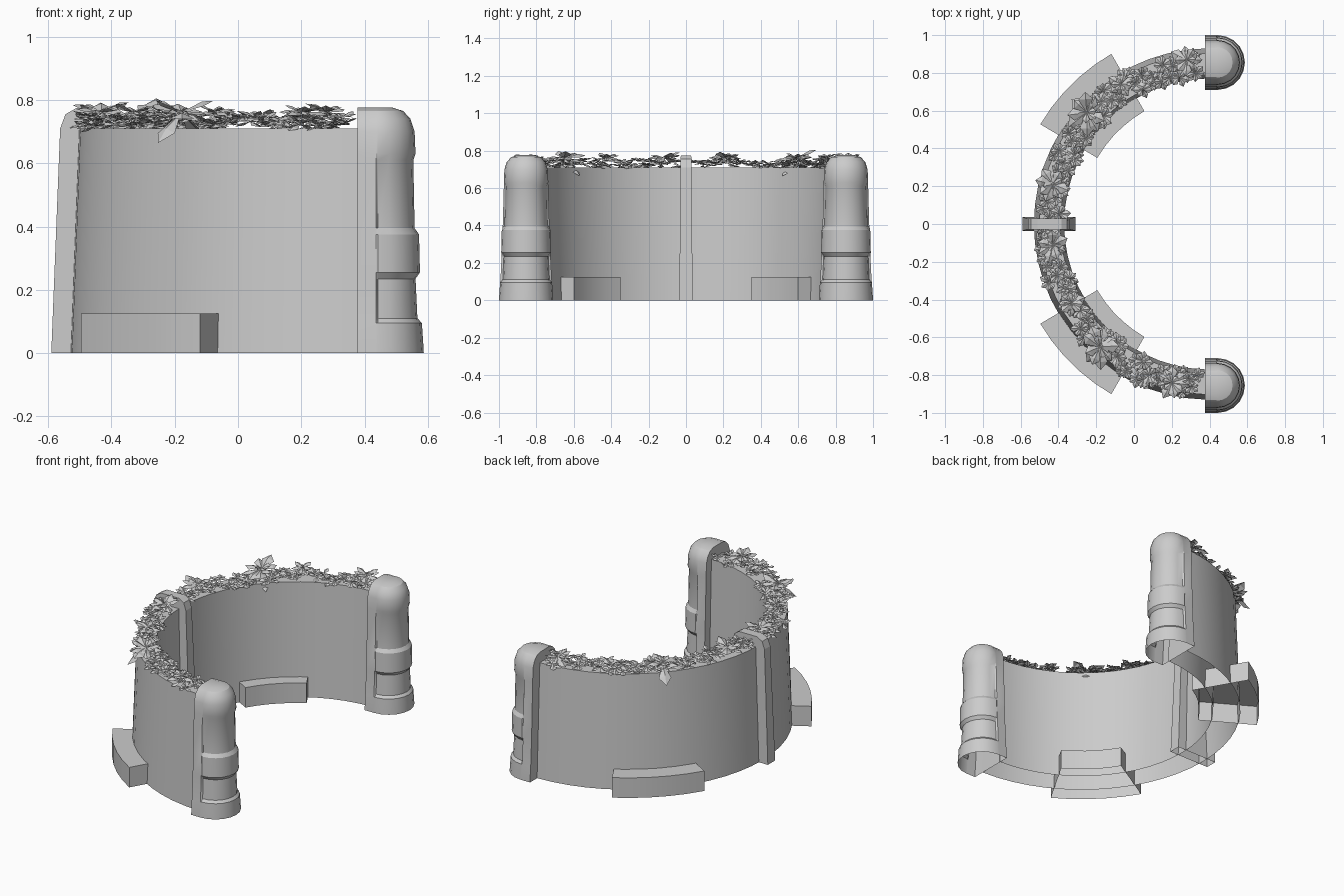
import bpy, bmesh, math, random
from mathutils import Vector

if "Cube" in bpy.data.objects:
    bpy.data.objects.remove(bpy.data.objects["Cube"])

random.seed(4)
CX = 0.4            # centre of the arc on x
WALL_TOP = 0.71

stone = bpy.data.materials.new("grey stone")
stone.diffuse_color = (0.6, 0.6, 0.6, 1)
stone.use_nodes = True
stone.node_tree.nodes["Principled BSDF"].inputs["Base Color"].default_value = stone.diffuse_color


def finish(name, bm, smooth=None, normals=True):
    if normals:
        bmesh.ops.recalc_face_normals(bm, faces=bm.faces)
    mesh = bpy.data.meshes.new(name)
    bm.to_mesh(mesh)
    bm.free()
    mesh.materials.append(stone)
    ob = bpy.data.objects.new(name, mesh)
    bpy.context.collection.objects.link(ob)
    if smooth:
        bpy.ops.object.select_all(action='DESELECT')
        ob.select_set(True)
        bpy.context.view_layer.objects.active = ob
        bpy.ops.object.shade_smooth_by_angle(angle=math.radians(smooth))
    return ob


def polar(r, deg, z):
    a = math.radians(deg)
    return Vector((CX - r * math.cos(a), r * math.sin(a), z))


def bridge(bm, rings, closed):
    n = len(rings[0])
    for a, b in zip(rings, rings[1:]):
        for i in range(n if closed else n - 1):
            j = (i + 1) % n
            bm.faces.new((a[i], a[j], b[j], b[i]))


def arc_sweep(name, profile, a0, a1, steps, smooth):
    """Sweep an open (radius, height) profile around the arc; bottom stays open."""
    bm = bmesh.new()
    rings = []
    for s in range(steps + 1):
        deg = a0 + (a1 - a0) * s / steps
        rings.append([bm.verts.new(polar(r, deg, z)) for r, z in profile])
    bridge(bm, rings, False)
    bm.faces.new(rings[0])
    bm.faces.new(rings[-1])
    return finish(name, bm, smooth)


# Curved hollow wall, slightly tapered
arc_sweep("curved_wall", [(0.93, 0), (0.903, WALL_TOP), (0.79, WALL_TOP), (0.77, 0)],
          -88.7, 88.7, 28, 30)

# Low foot blocks straddling the wall
for side in (-1, 1):
    arc_sweep("foot_block", [(1.04, 0), (1.04, 0.125), (0.69, 0.125), (0.69, 0)],
              side * 30.5, side * 60, 5, 30)

# Middle rib wrapping over the wall
bm = bmesh.new()
rib = [(-0.59, 0), (-0.562, 0.71), (-0.545, 0.755), (-0.51, 0.775),
       (-0.385, 0.775), (-0.355, 0.755), (-0.34, 0.71), (-0.31, 0)]
rings = []
for side in (-1, 1):
    rings.append([bm.verts.new((x, side * (0.036 - 0.008 * z / 0.775), z)) for x, z in rib])
bridge(bm, rings, False)
for r in rings:
    bm.faces.new(r)
finish("middle_rib", bm)

# Rounded end posts: (height, body half width, front radius)
levels = [(0, 0.145, 0.145), (0.02, 0.144, 0.144), (0.095, 0.139, 0.139),
          (0.11, 0.137, 0.125), (0.235, 0.131, 0.119), (0.255, 0.130, 0.133),
          (0.375, 0.126, 0.130), (0.395, 0.125, 0.116), (0.61, 0.119, 0.112),
          (0.63, 0.118, 0.119), (0.70, 0.115, 0.116), (0.74, 0.101, 0.103),
          (0.765, 0.078, 0.080), (0.776, 0.045, 0.045)]
for side in (-1, 1):
    bm = bmesh.new()
    rings = []
    for z, w, r in levels:
        pts = [(0.377, -w), (0.436, -w)]
        for k in range(11):
            a = math.radians(-90 + 18 * k)
            pts.append((0.442 + r * math.cos(a), r * math.sin(a)))
        pts += [(0.436, w), (0.377, w)]
        rings.append([bm.verts.new((x, side * 0.855 + y, z)) for x, y in pts])
    bridge(bm, rings, True)
    bm.faces.new(rings[-1])
    finish("end_post", bm, 28)


def leaf(bm, origin, yaw, pitch, length, width):
    """Kite-shaped leaf folded along its spine with a drooping tip."""
    out = Vector((math.cos(yaw), math.sin(yaw), 0))
    across = Vector((-out.y, out.x, 0))
    up = Vector((0, 0, 1))
    along = out * math.cos(pitch) + up * math.sin(pitch)
    mid = origin + along * length * 0.65
    tip = origin + along * length - up * length * 0.15
    base, m, t = bm.verts.new(origin), bm.verts.new(mid), bm.verts.new(tip)
    for s in (-1, 1):
        edge = bm.verts.new(mid + across * s * width / 2 - up * width * 0.22)
        for tri in ((base, edge, m), (m, edge, t)):
            f = bm.faces.new(tri if s < 0 else tri[::-1])
            f.normal_update()
            if f.normal.z < 0:
                f.normal_flip()


def rosette(bm, pos, size, count):
    start = random.uniform(0, 6.28)
    for i in range(count):
        yaw = start + 2 * math.pi * i / count + random.uniform(-0.2, 0.2)
        pitch = math.radians(random.uniform(-12, 32))
        length = size * random.uniform(0.8, 1.1)
        leaf(bm, pos, yaw, pitch, length, length * 0.62)


# Small leaf tufts along the top of the wall
bm = bmesh.new()
N = 120
for i in range(N):
    deg = -86 + 172 * (i + random.random()) / N
    if abs(deg) < 2.2:
        continue
    r = random.uniform(0.79, 0.905)
    rosette(bm, polar(r, deg, random.uniform(0.715, 0.75)), random.uniform(0.04, 0.06), 7)
finish("small_leaves", bm, normals=False)

# Larger leaf rosettes, with a few leaves hanging over the edge
bm = bmesh.new()
for x, y, size in ((-0.25, 0.59, 0.12), (-0.43, 0.21, 0.095), (-0.43, -0.11, 0.095),
                   (-0.18, -0.65, 0.12), (0.2, -0.84, 0.09), (0.28, 0.87, 0.09),
                   (-0.07, 0.74, 0.07), (-0.33, -0.42, 0.08)):
    pos = Vector((x, y, 0.76))
    rosette(bm, pos, size, 9)
    rosette(bm, pos + Vector((0, 0, 0.005)), size * 0.6, 6)
    yaw = math.atan2(y, x - CX)
    if size > 0.1:
        leaf(bm, pos, yaw, math.radians(-35), size * 1.1, size * 0.6)
        leaf(bm, pos, yaw + math.pi, math.radians(-35), size * 1.1, size * 0.6)
finish("large_leaves", bm, normals=False)
